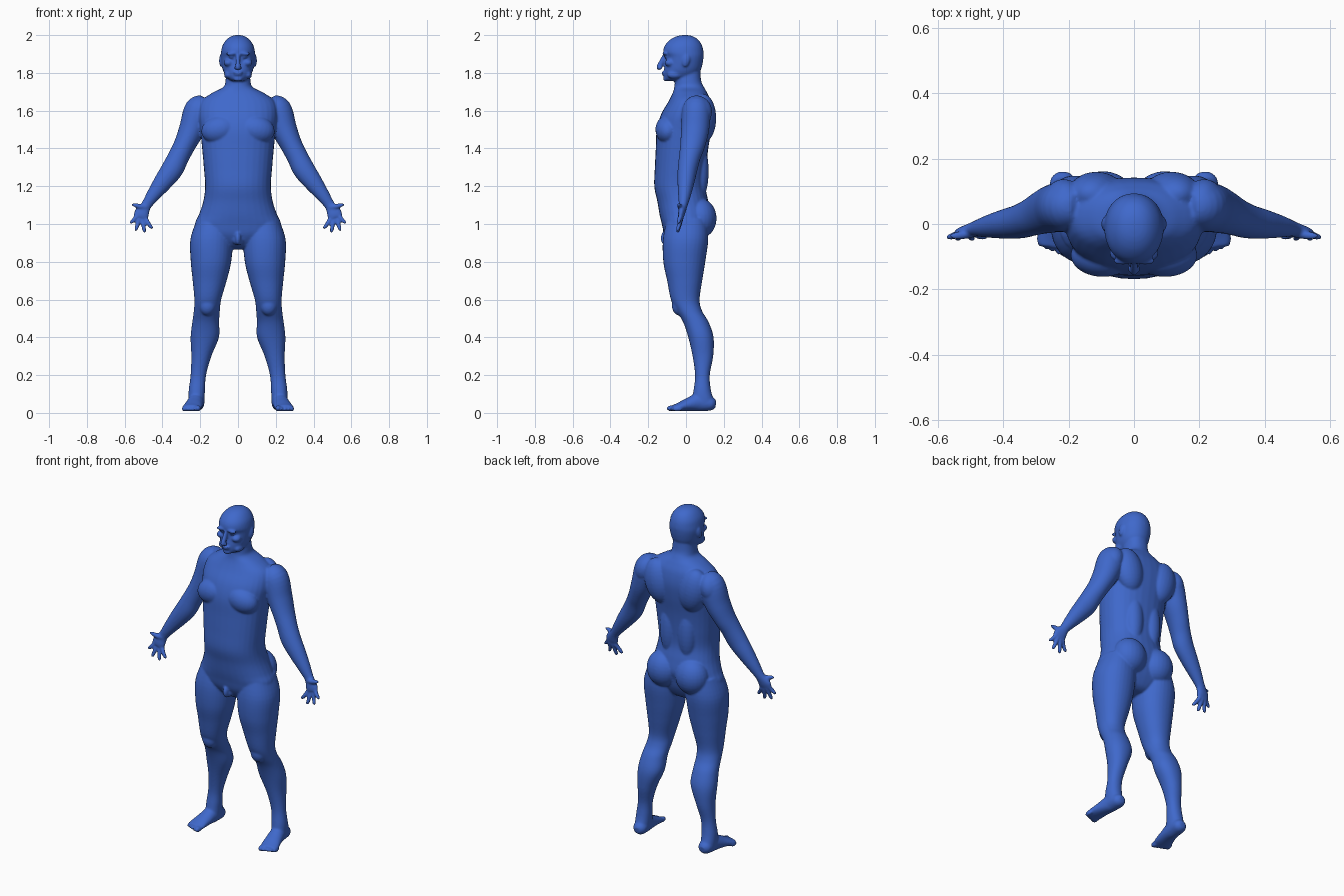
import bpy, bmesh, math
from mathutils import Vector, Matrix

SIDES, STEPS = 32, 5


def spline(rows):
    """Catmull-Rom resampling of a list of equal-length number rows."""
    out, n = [], len(rows)
    for i in range(n - 1):
        p = [rows[max(i - 1, 0)], rows[i], rows[i + 1], rows[min(i + 2, n - 1)]]
        for k in range(STEPS):
            t = k / STEPS
            out.append([0.5 * (2 * b + (c - a) * t + (2 * a - 5 * b + 4 * c - d) * t * t
                               + (3 * b - a - 3 * c + d) * t ** 3) for a, b, c, d in zip(*p)])
    return out + [list(rows[-1])]


def skin(bm, rings):
    """Bridge rings of points and cap both ends."""
    loops = [[bm.verts.new(p) for p in r] for r in rings]
    n = len(loops[0])
    faces = [bm.faces.new((a[i], a[(i + 1) % n], b[(i + 1) % n], b[i]))
             for a, b in zip(loops, loops[1:]) for i in range(n)]
    faces += [bm.faces.new(loops[0][::-1]), bm.faces.new(loops[-1])]
    bmesh.ops.recalc_face_normals(bm, faces=faces)


def loft(bm, rows, power=2.0):
    """Horizontal sections: z, centre x, half width, front y, back y."""
    rings = []
    for z, cx, rx, yf, yb in spline(rows):
        ring = []
        for i in range(SIDES):
            a = math.tau * i / SIDES
            c, s = math.cos(a), math.sin(a)
            f = lambda v: math.copysign(abs(v) ** (2 / power), v)
            ring.append((cx + max(rx, .003) * f(c), (yf + yb) / 2 + (yb - yf) / 2 * f(s), z))
        rings.append(ring)
    skin(bm, rings)


def tube(bm, rows, up):
    """Sections across a path: x, y, z, half width, half depth (along up)."""
    rows = spline(rows)
    pts = [Vector(r[:3]) for r in rows]
    rings = []
    for i, r in enumerate(rows):
        t = (pts[min(i + 1, len(pts) - 1)] - pts[max(i - 1, 0)]).normalized()
        side = t.cross(Vector(up)).normalized()
        deep = side.cross(t)
        rings.append([pts[i] + side * r[3] * math.cos(math.tau * k / SIDES)
                      + deep * r[4] * math.sin(math.tau * k / SIDES) for k in range(SIDES)])
    skin(bm, rings)


def blob(bm, centre, radii, tilt=0, axis='Y'):
    m = Matrix.Translation(centre) @ Matrix.Rotation(math.radians(tilt), 4, axis) @ Matrix.Diagonal((*radii, 1))
    bmesh.ops.create_uvsphere(bm, u_segments=24, v_segments=16, radius=1, matrix=m)


bm = bmesh.new()

# ---- One side: leg
loft(bm, [(1.03, .13, .085, -.10, .11), (.92, .140, .112, -.122, .118), (.8, .143, .107, -.12, .102),
          (.7, .15, .090, -.10, .086), (.6, .160, .071, -.08, .072), (.54, .165, .069, -.05, .085),
          (.48, .171, .071, -.015, .12), (.4, .176, .075, .012, .146), (.3, .194, .053, .035, .144),
          (.2, .21, .041, .048, .126), (.12, .218, .043, .04, .132), (.06, .22, .042, .03, .148),
          (.03, .22, .036, .03, .145)], 2.15)
blob(bm, (.162, -.035, .57), (.045, .04, .055))
# foot and toes
tube(bm, [(.216, .158, .045, .018, .018), (.217, .135, .048, .038, .036), (.222, .07, .056, .042, .048),
          (.232, .01, .044, .047, .034), (.242, -.04, .031, .052, .022), (.246, -.07, .025, .048, .016)], (0, 0, 1))
for i in range(5):
    x = .212 + i * .0185
    r = .016 if i == 0 else .012
    blob(bm, (x, -.077 + .008 * i, .008 + r), (r * .95, .026, r))

# ---- One side: arm
tube(bm, [(.165, .055, 1.645, .045, .05), (.205, .055, 1.605, .077, .075), (.245, .048, 1.50, .068, .074),
          (.282, .035, 1.42, .058, .066), (.315, .02, 1.355, .056, .057), (.348, .008, 1.29, .058, .052),
          (.395, .0, 1.225, .050, .045), (.447, -.008, 1.155, .037, .034), (.482, -.014, 1.105, .028, .024),
          (.497, -.018, 1.08, .032, .02), (.510, -.024, 1.055, .040, .018), (.518, -.028, 1.035, .036, .014)],
     (0, 1, 0))
# fingers and thumb
for bx, bz, tx, tz, ty in ((.532, 1.05, .565, 1.002, -.046), (.522, 1.037, .540, .964, -.05),
                           (.508, 1.03, .495, .955, -.05), (.490, 1.03, .458, .975, -.046)):
    tube(bm, [(bx, -.024, bz, .012, .012), ((bx + tx) / 2, -.035, (bz + tz) / 2, .0115, .0115),
              (tx, ty + .006, tz + .006, .0095, .0095), (tx, ty + .004, tz, .005, .005)], (0, 1, 0))
tube(bm, [(.488, -.024, 1.09, .017, .016), (.517, -.032, 1.092, .014, .014), (.545, -.036, 1.100, .0115, .011),
          (.562, -.036, 1.104, .006, .006)], (0, 1, 0))

# ---- One side: chest, shoulder, back and hip muscles
blob(bm, (.095, -.095, 1.50), (.10, .067, .075), 12)
blob(bm, (.115, .092, 1.56), (.085, .068, .13), 12)
blob(bm, (.215, .06, 1.595), (.062, .078, .085), -15)
blob(bm, (.06, .07, 1.28), (.055, .05, .16))
blob(bm, (.095, .075, 1.03), (.098, .087, .105))
# ---- One side: ear, brow, eye, cheek and jaw
blob(bm, (.09, .0, 1.865), (.010, .02, .034), -12, 'X')
blob(bm, (.033, -.112, 1.902), (.032, .014, .009), 6)
blob(bm, (.034, -.101, 1.884), (.015, .014, .009))
blob(bm, (.05, -.085, 1.853), (.026, .028, .02))
blob(bm, (.010, -.136, 1.826), (.011, .011, .009))
blob(bm, (.052, -.06, 1.79), (.022, .04, .022))

# Mirror everything so far to the other side
dup = bmesh.ops.duplicate(bm, geom=bm.verts[:] + bm.edges[:] + bm.faces[:])["geom"]
for e in dup:
    if isinstance(e, bmesh.types.BMVert):
        e.co.x *= -1
bmesh.ops.reverse_faces(bm, faces=[e for e in dup if isinstance(e, bmesh.types.BMFace)])

# ---- Torso with neck
loft(bm, [(1.83, 0, .06, -.05, .075), (1.76, 0, .066, -.058, .08), (1.725, 0, .078, -.062, .095),
          (1.695, 0, .135, -.07, .112), (1.65, 0, .195, -.092, .132), (1.58, 0, .21, -.132, .142),
          (1.5, 0, .20, -.155, .135), (1.4, 0, .19, -.160, .118), (1.3, 0, .181, -.165, .108),
          (1.2, 0, .174, -.168, .103), (1.12, 0, .184, -.152, .118), (1.05, 0, .207, -.14, .128),
          (1.0, 0, .228, -.128, .115), (.94, 0, .215, -.112, .10), (.885, 0, .12, -.075, .07),
          (.865, 0, .05, -.03, .04)], 2.25)
# ---- Head
loft(bm, [(2.0, 0, .012, -.02, .01), (1.993, 0, .038, -.052, .038), (1.975, 0, .062, -.085, .066),
          (1.945, 0, .082, -.112, .085), (1.91, 0, .090, -.121, .093), (1.885, 0, .091, -.108, .093),
          (1.85, 0, .087, -.110, .088), (1.815, 0, .080, -.116, .078), (1.785, 0, .066, -.117, .055),
          (1.765, 0, .047, -.113, .02), (1.757, 0, .03, -.10, .0)], 2.1)
# ---- Nose, lips, chin
tube(bm, [(0, -.105, 1.905, .012, .012), (0, -.120, 1.875, .011, .014), (0, -.135, 1.845, .013, .015),
          (0, -.143, 1.828, .013, .014), (0, -.136, 1.818, .008, .006)], (0, 1, 0))
blob(bm, (0, -.117, 1.803), (.026, .013, .006))
blob(bm, (0, -.115, 1.791), (.022, .013, .006))
blob(bm, (0, -.107, 1.768), (.024, .014, .013))
# ---- Groin
blob(bm, (0, -.112, .925), (.016, .022, .036))
blob(bm, (0, -.092, .915), (.029, .024, .028))

mesh = bpy.data.meshes.new("human_figure")
bm.to_mesh(mesh)
bm.free()
body = bpy.data.objects.new("human_figure", mesh)
bpy.context.collection.objects.link(body)

# Fuse the parts into one smooth skin
fuse = body.modifiers.new("fuse", 'REMESH')
fuse.mode, fuse.voxel_size, fuse.use_smooth_shade = 'VOXEL', .0055, True
soft = body.modifiers.new("soften", 'SMOOTH')
soft.factor, soft.iterations = .5, 7

mat = bpy.data.materials.new("blue")
mat.diffuse_color = (.05, .14, .6, 1)
mesh.materials.append(mat)
for p in mesh.polygons:
    p.use_smooth = True
